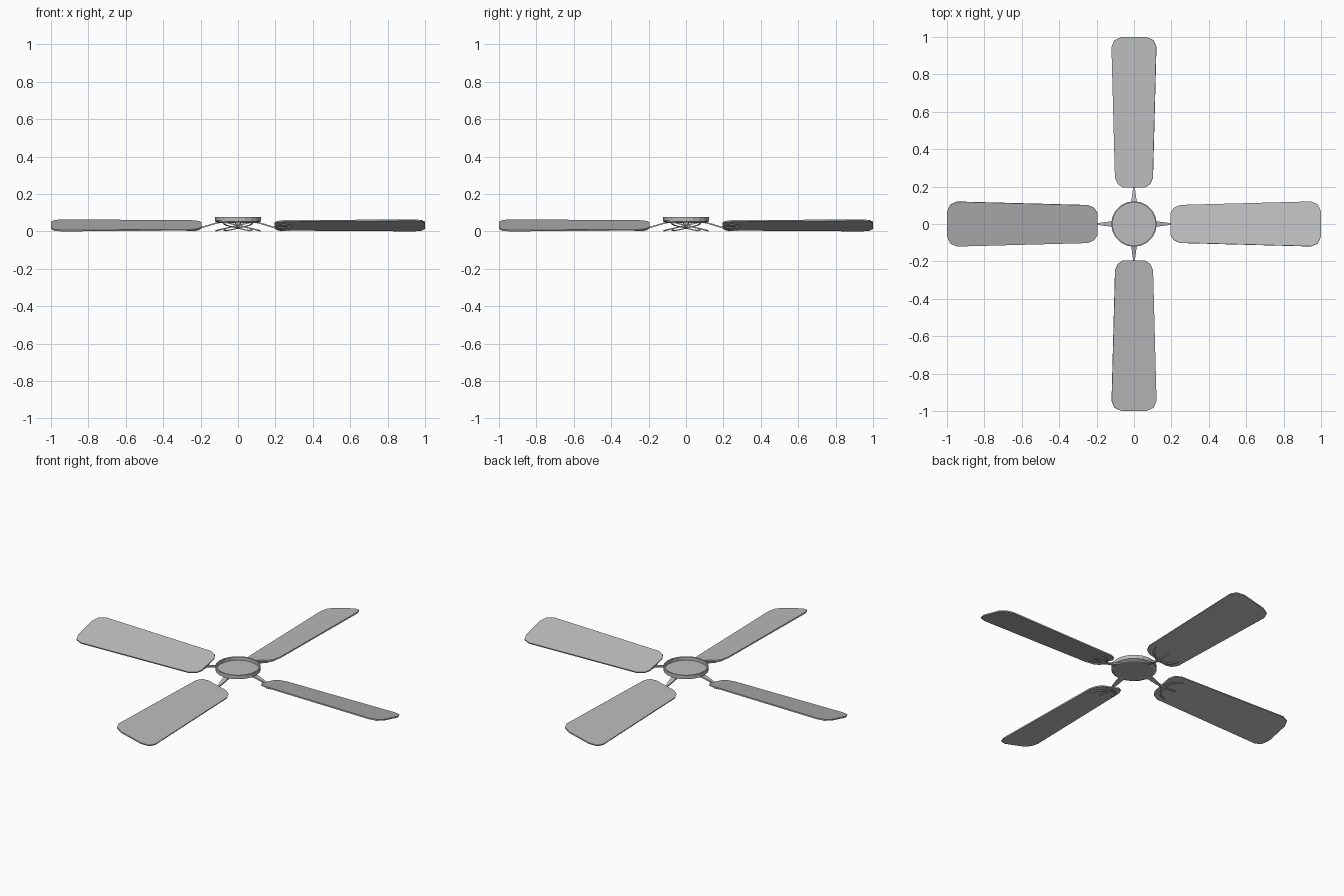
import bpy, bmesh, math
from mathutils import Matrix, Vector

cube = bpy.data.objects.get("Cube")
if cube:
    bpy.data.objects.remove(cube, do_unlink=True)

grey = bpy.data.materials.new("plain grey")
grey.use_nodes = True
colour = (0.5, 0.5, 0.5, 1)
grey.diffuse_color = colour
grey.node_tree.nodes["Principled BSDF"].inputs["Base Color"].default_value = colour

PITCH = Matrix.Translation((0, 0, 0.036)) @ Matrix.Rotation(math.radians(-13.5), 4, 'X')


def finish(bm, name, matrix=Matrix()):
    bmesh.ops.recalc_face_normals(bm, faces=bm.faces)
    mesh = bpy.data.meshes.new(name)
    bm.to_mesh(mesh)
    bm.free()
    mesh.transform(matrix)
    mesh.materials.append(grey)
    obj = bpy.data.objects.new(name, mesh)
    bpy.context.collection.objects.link(obj)
    return obj


def plate(bm, outline, z, thick):
    """Flat outline extruded upward."""
    face = bm.faces.new([bm.verts.new((x, y, z)) for x, y in outline])
    top = bmesh.ops.extrude_face_region(bm, geom=[face])["geom"]
    bmesh.ops.translate(bm, vec=(0, 0, thick),
                        verts=[v for v in top if isinstance(v, bmesh.types.BMVert)])


def strip(bm, path, thick):
    """Flat bar along a path of (x, y, z, width)."""
    rings = []
    for i, (x, y, z, w) in enumerate(path):
        a, b = path[max(i - 1, 0)], path[min(i + 1, len(path) - 1)]
        side = Vector((a[1] - b[1], b[0] - a[0], 0)).normalized() * w / 2
        c, up = Vector((x, y, z)), Vector((0, 0, thick / 2))
        rings.append([bm.verts.new(p) for p in
                      (c - side - up, c + side - up, c + side + up, c - side + up)])
    for a, b in zip(rings, rings[1:]):
        for k in range(4):
            bm.faces.new((a[k], a[(k + 1) % 4], b[(k + 1) % 4], b[k]))
    bm.faces.new(rings[0])
    bm.faces.new(rings[-1])


# Hub: shallow open cup, turned from a profile
SIDES = 20
profile = [(0.105, 0.05), (0.122, 0.058), (0.122, 0.08), (0.115, 0.08), (0.115, 0.06)]
bm = bmesh.new()
rings = [[bm.verts.new((r * math.cos(math.tau * i / SIDES),
                        r * math.sin(math.tau * i / SIDES), z)) for i in range(SIDES)]
         for r, z in profile]
for a, b in zip(rings, rings[1:]):
    for i in range(SIDES):
        j = (i + 1) % SIDES
        bm.faces.new((a[i], a[j], b[j], b[i]))
bm.faces.new(rings[0])
bm.faces.new(rings[-1])
finish(bm, "hub")

# Blade outline, one half mirrored to the other
half = [(0.195, 0.06), (0.212, 0.088), (0.247, 0.104),
        (0.945, 0.123), (0.982, 0.108), (1.0, 0.068)]
outline = half + [(x, -y) for x, y in reversed(half)]

for n, label in enumerate(("left", "back", "right", "front")):
    turn = Matrix.Rotation(n * math.pi / 2, 4, 'Z')

    # Pitched blade
    bm = bmesh.new()
    plate(bm, outline, -0.003, 0.007)
    finish(bm, label + "_blade", turn @ PITCH)

    # Arm tapering down from the hub
    bm = bmesh.new()
    strip(bm, [(0.09, 0, 0.055, 0.036), (0.125, 0, 0.046, 0.028),
               (0.185, 0, 0.028, 0.012), (0.22, 0, 0.02, 0.012)], 0.008)
    finish(bm, label + "_arm", turn)

    # Three-pronged bracket under the blade
    bm = bmesh.new()
    strip(bm, [(0.2, 0, -0.014, 0.012), (0.285, 0, -0.007, 0.008)], 0.006)
    for s in (-1, 1):
        strip(bm, [(0.205, 0, -0.014, 0.012), (0.215, 0.035 * s, -0.014, 0.012),
                   (0.235, 0.062 * s, -0.013, 0.01), (0.275, 0.078 * s, -0.008, 0.006)], 0.006)
    finish(bm, label + "_bracket", turn @ PITCH)

# Stand the lowest point on the ground
objs = [o for o in bpy.context.collection.objects if o.type == 'MESH' and grey.name in o.data.materials]
low = min(v.co.z for o in objs for v in o.data.vertices)
for o in objs:
    o.data.transform(Matrix.Translation((0, 0, -low)))
